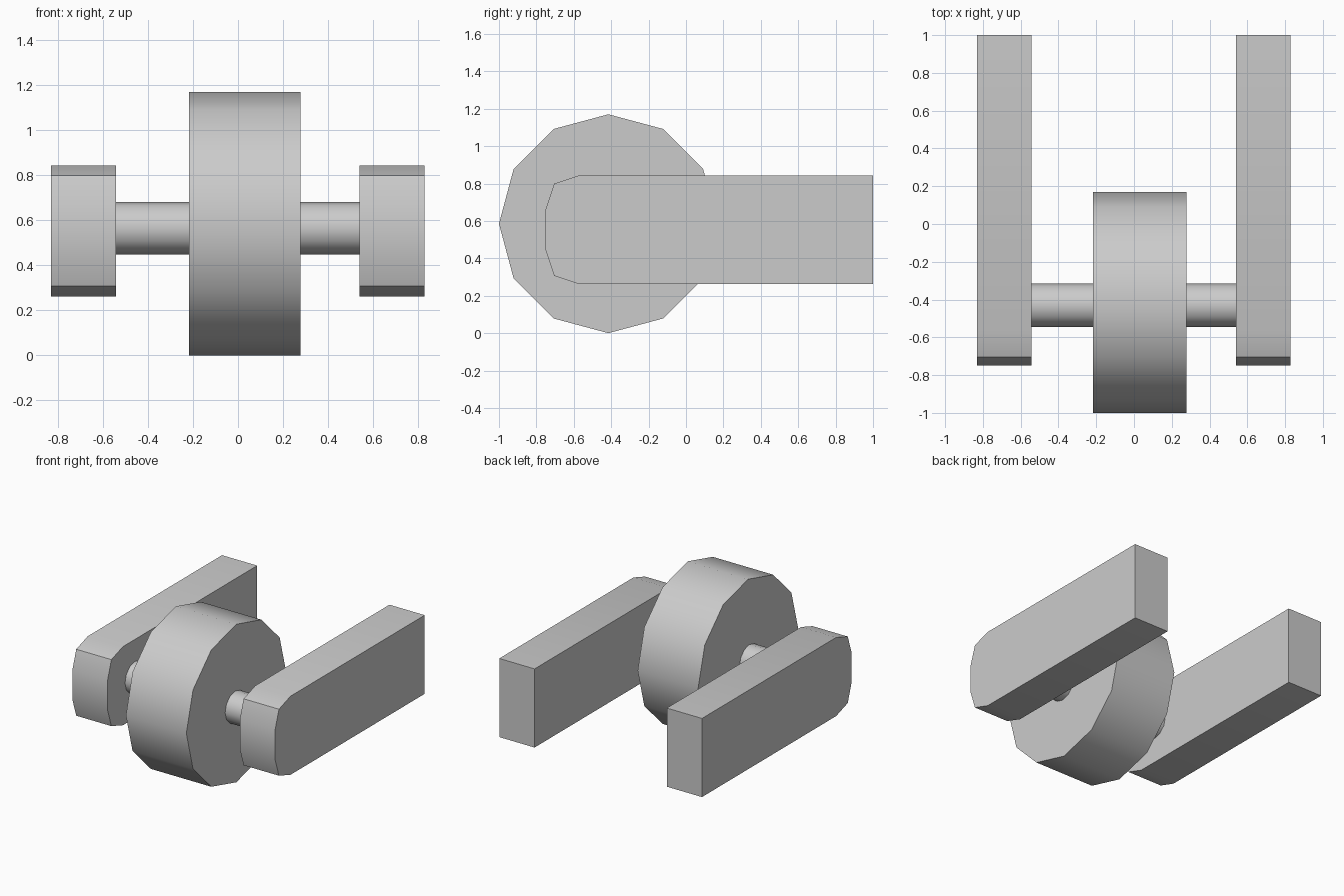
import bpy, bmesh
from math import radians, cos, sin, pi

cube = bpy.data.objects.get("Cube")
if cube:
    bpy.data.objects.remove(cube, do_unlink=True)

grey = bpy.data.materials.new("light grey")
grey.use_nodes = True
colour = (0.6, 0.6, 0.6, 1)
grey.diffuse_color = colour
grey.node_tree.nodes["Principled BSDF"].inputs["Base Color"].default_value = colour


def extrude_x(name, profile, x0, x1):
    """Extrude a (y, z) outline from x0 to x1, smooth except at sharp corners."""
    bm = bmesh.new()
    face = bm.faces.new([bm.verts.new((x0, y, z)) for y, z in profile])
    side = bmesh.ops.extrude_face_region(bm, geom=[face])["geom"]
    for v in side:
        if isinstance(v, bmesh.types.BMVert):
            v.co.x = x1
    bmesh.ops.recalc_face_normals(bm, faces=bm.faces)
    mesh = bpy.data.meshes.new(name)
    bm.to_mesh(mesh)
    bm.free()
    mesh.materials.append(grey)
    mesh.shade_smooth()
    mesh.set_sharp_from_angle(angle=radians(40))
    obj = bpy.data.objects.new(name, mesh)
    bpy.context.collection.objects.link(obj)
    return obj


def ring(y, z, radius, sides=12):
    return [(y + radius * cos(2 * pi * i / sides), z + radius * sin(2 * pi * i / sides))
            for i in range(sides)]


# Wheel and the axle through it
extrude_x("wheel", ring(-0.415, 0.585, 0.585), -0.218, 0.277)
extrude_x("axle", ring(-0.43, 0.565, 0.116), -0.56, 0.56)

# Fork arms: square at the back, chamfered at the front
mid = 0.553
upper = [(1.0, 0.291), (-0.57, 0.291), (-0.705, 0.246), (-0.75, 0.11)]
arm = [(y, mid + h) for y, h in upper] + [(y, mid - h) for y, h in reversed(upper)]
extrude_x("right_arm", arm, -0.831, -0.543)
extrude_x("left_arm", arm, 0.54, 0.829)
